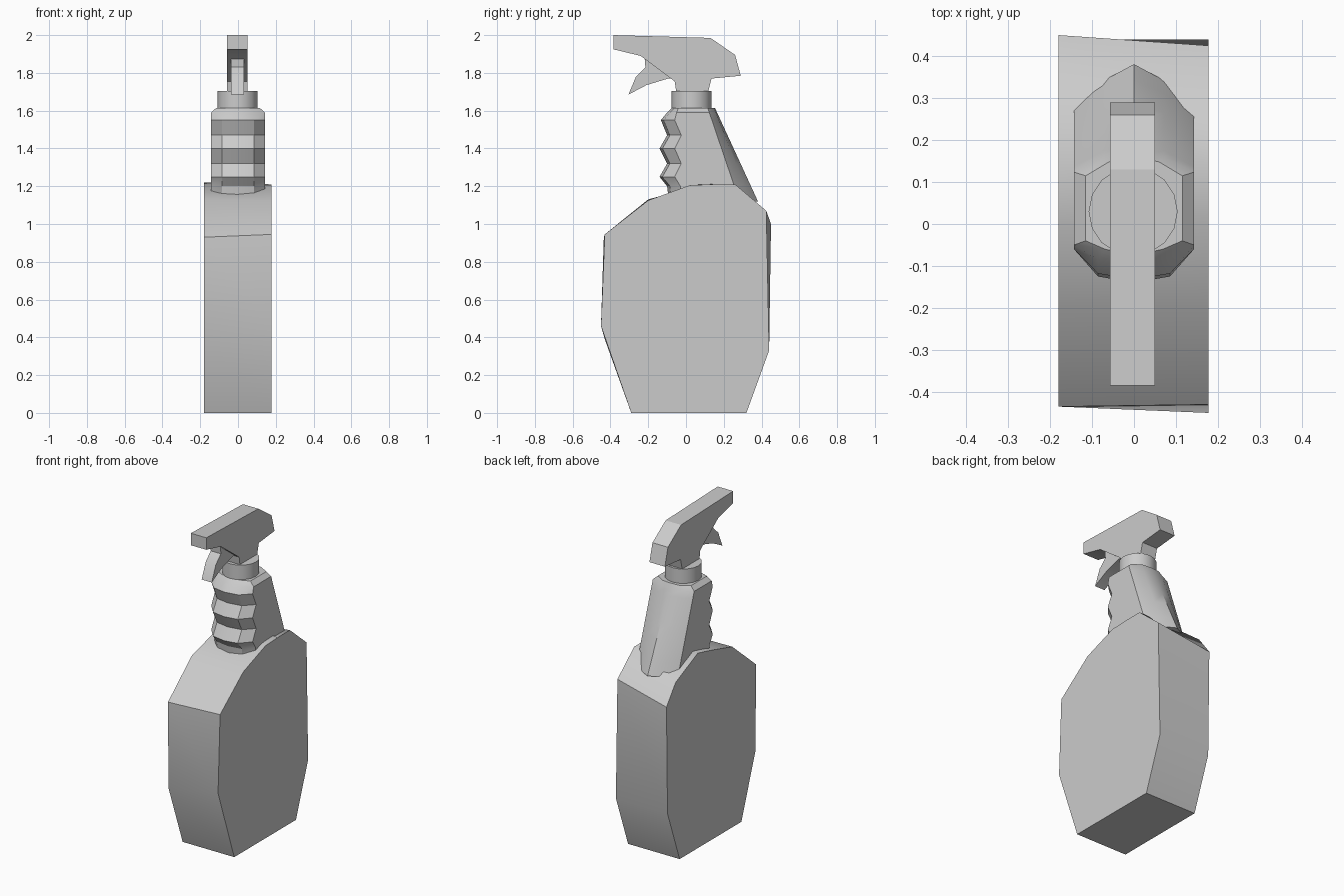
import bpy, bmesh, math

cube = bpy.data.objects.get("Cube")
if cube:
    bpy.data.objects.remove(cube, do_unlink=True)

grey = bpy.data.materials.new("plain grey")
grey.use_nodes = True
grey.diffuse_color = (0.6, 0.6, 0.6, 1)
grey.node_tree.nodes["Principled BSDF"].inputs["Base Color"].default_value = (0.6, 0.6, 0.6, 1)


def loft(name, rings):
    """Skin a stack of equal-length closed rings and cap both ends."""
    bm = bmesh.new()
    loops = [[bm.verts.new(p) for p in ring] for ring in rings]
    count = len(loops[0])
    for a, b in zip(loops, loops[1:]):
        for i in range(count):
            j = (i + 1) % count
            bm.faces.new((a[i], a[j], b[j], b[i]))
    bm.faces.new(loops[0])
    bm.faces.new(loops[-1])
    bmesh.ops.recalc_face_normals(bm, faces=bm.faces)
    mesh = bpy.data.meshes.new(name)
    bm.to_mesh(mesh)
    bm.free()
    mesh.materials.append(grey)
    obj = bpy.data.objects.new(name, mesh)
    bpy.context.collection.objects.link(obj)
    bpy.ops.object.select_all(action='DESELECT')
    obj.select_set(True)
    bpy.context.view_layer.objects.active = obj
    bpy.ops.object.shade_smooth_by_angle(angle=math.radians(30))
    return obj


def plate(name, right, left, x0, x1):
    """Side profiles in (y, z), joined across the width."""
    return loft(name, [[(x0, y, z) for y, z in right], [(x1, y, z) for y, z in left]])


# Bottle: slightly different outline on each side
base = [(-.29, 0), (.32, 0), (.44, .33)]
bottle_right = base + [(.45, 1.0), (.36, 1.12), (.14, 1.22), (0, 1.185),
                       (-.2, 1.13), (-.435, .93), (-.43, .39)]
bottle_left = base + [(.425, 1.07), (.26, 1.21), (.14, 1.21), (.02, 1.205),
                      (-.2, 1.125), (-.43, .945), (-.45, .46)]
plate("bottle", bottle_right, bottle_left, -.18, .177)


# Neck: finger grooves in front, sloping back
def neck_ring(z, front, corner, width=.143):
    drop = 1.6 - z
    half = [(width, corner), (width, .12 + .34 * drop),
            (width * .5, .155 + .39 * drop)]
    brow = (width * .6, front + .015)
    right_side = [brow] + half
    ring = [(0, front)] + right_side + [(0, .16 + .46 * drop)]
    ring += [(-x, y) for x, y in reversed(right_side)]
    return [(x, y, z) for x, y in ring]


grooves = [(1.12, -.09, -.03), (1.2, -.1, -.03), (1.25, -.14, -.06),
           (1.32, -.1, -.025), (1.4, -.14, -.06), (1.47, -.1, -.025),
           (1.55, -.133, -.06), (1.59, -.1, -.05)]
neck = [neck_ring(*g) for g in grooves] + [neck_ring(1.615, -.075, -.04, .115)]
loft("neck_grip", neck)

# Collar
sides = 16
collar = [[(-.002 + .106 * math.cos(math.tau * i / sides),
            .03 + .106 * math.sin(math.tau * i / sides), z) for i in range(sides)]
          for z in (1.6, 1.705)]
loft("collar", collar)

# Spray head with its stem
head = [(-.385, 2), (.13, 1.985), (.26, 1.895), (.29, 1.785), (.135, 1.77),
        (.115, 1.69), (-.05, 1.69), (-.06, 1.755), (-.08, 1.77),
        (-.24, 1.89), (-.385, 1.925)]
plate("spray_head", head, head, -.057, .05)

# Trigger
trigger = [(-.22, 1.89), (-.215, 1.83), (-.265, 1.78), (-.305, 1.685),
           (-.21, 1.735), (-.095, 1.77), (-.05, 1.77), (-.08, 1.82)]
plate("trigger", trigger, trigger, -.038, .032)
